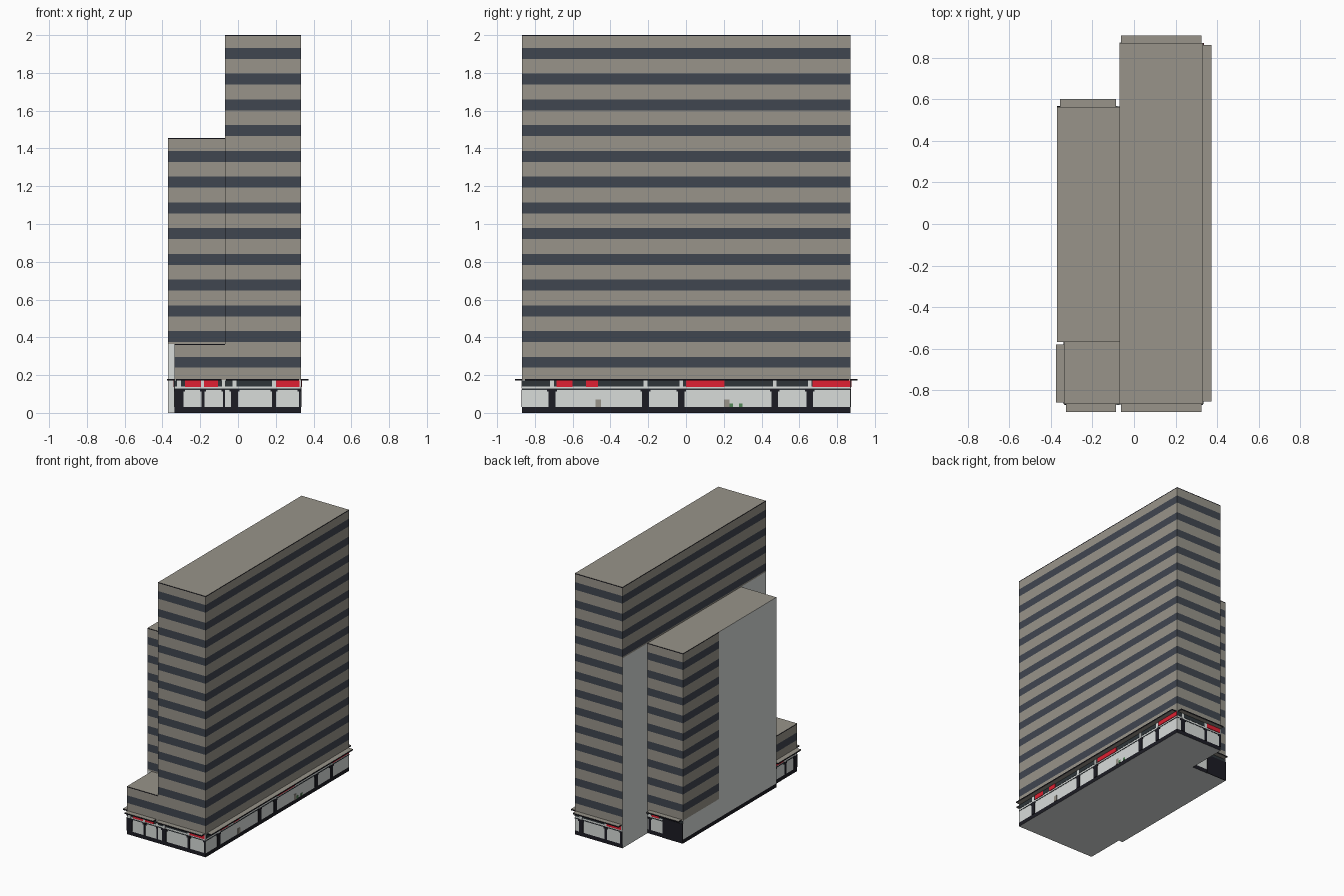
import bpy, bmesh
from mathutils import Vector

cube = bpy.data.objects.get("Cube")
if cube:
    bpy.data.objects.remove(cube)


def srgb(*rgb):
    return [((c / 255 + 0.055) / 1.055) ** 2.4 for c in rgb] + [1]


def material(name, colour):
    m = bpy.data.materials.new(name)
    m.use_nodes = True
    m.diffuse_color = colour
    m.node_tree.nodes["Principled BSDF"].inputs["Base Color"].default_value = colour
    return m


MATS = [material("stone", srgb(152, 148, 138)),
        material("window band", srgb(64, 70, 80)),
        material("pale wall", srgb(216, 220, 218)),
        material("black base", srgb(28, 28, 36)),
        material("red sign", srgb(224, 32, 50)),
        material("shop frame", srgb(46, 53, 57)),
        material("green plant", srgb(84, 136, 88))]
STONE, BAND, PALE, BLACK, RED, FRAME, GREEN = range(len(MATS))

FLOOR, FIRST, HALF = 0.1363, 0.268, 0.029   # storey pitch, first band, half band height
BASE, SHOP, TRIM = 0.03, 0.175, 0.006       # plinth and shop heights, roof edge trim
FRONT, BACK, RIGHT = -0.867, 0.87, 0.333    # outer walls of the main tower
BLANK = 0.13                                # where the side tower's windows stop


def add_box(bm, x0, x1, y0, y1, z0, z1, mat=STONE):
    verts = bmesh.ops.create_cube(bm, size=1)["verts"]
    for v in verts:
        v.co = Vector((x1 if v.co.x > 0 else x0, y1 if v.co.y > 0 else y0,
                       z1 if v.co.z > 0 else z0))
    for f in {f for v in verts for f in v.link_faces}:
        f.material_index = mat


def finish(bm, name):
    mesh = bpy.data.meshes.new(name)
    bm.to_mesh(mesh)
    bm.free()
    for m in MATS:
        mesh.materials.append(m)
    ob = bpy.data.objects.new(name, mesh)
    bpy.context.collection.objects.link(ob)


def cut(bm, co, normal):
    bmesh.ops.bisect_plane(bm, geom=bm.verts[:] + bm.edges[:] + bm.faces[:],
                           plane_co=co, plane_no=normal)


def block(name, x0, x1, y0, y1, top, plain):
    """Building block cut at each storey; plain(normal, centre) marks blank walls."""
    bm = bmesh.new()
    add_box(bm, x0, x1, y0, y1, 0, top)
    levels = [BASE, SHOP, 0.365, 1.455, top - TRIM]
    z = FIRST
    while z < top - HALF:
        levels += [z - HALF, z + HALF]
        z += FLOOR
    for level in levels:
        if level < top - 0.001:
            cut(bm, (0, 0, level), (0, 0, 1))
    cut(bm, (0, BLANK, 0), (0, 1, 0))
    bm.normal_update()
    for f in bm.faces:
        centre = f.calc_center_median()
        z = centre.z
        if f.normal.z > 0.5:
            f.material_index = STONE
        elif f.normal.z < -0.5 or plain(f.normal, centre):
            f.material_index = PALE
        elif z < SHOP:
            f.material_index = BLACK if z < BASE else PALE
        elif z > top - TRIM:
            f.material_index = BLACK
        else:
            offset = (z - FIRST + FLOOR / 2) % FLOOR - FLOOR / 2
            f.material_index = BAND if abs(offset) < HALF else STONE
    finish(bm, name)


# Main masses
block("main_tower", -0.07, RIGHT, FRONT, BACK, 2.0,
      lambda n, c: n.x < -0.5 and c.z < 1.455)
block("side_tower", -0.37, -0.07, -0.567, 0.564, 1.455,
      lambda n, c: (n.y < -0.5 and c.z < 0.365)
      or (n.x < -0.5 and c.y < BLANK and c.z > BASE))
block("low_annex", -0.336, -0.07, FRONT, -0.567, 0.365, lambda n, c: False)


# Canopies above the shops, with dark edges
def canopy(name, x0, x1, y0, y1):
    bm = bmesh.new()
    add_box(bm, x0, x1, y0, y1, 0.171, 0.18)
    bm.normal_update()
    for f in bm.faces:
        if abs(f.normal.z) < 0.5:
            f.material_index = BLACK
    finish(bm, name)


canopy("tower_right_canopy", RIGHT, 0.372, -0.853, 0.862)
canopy("tower_front_canopy", -0.063, 0.324, -0.905, FRONT)
canopy("tower_back_canopy", -0.063, 0.324, BACK, 0.908)
canopy("annex_front_canopy", -0.328, -0.087, -0.905, FRONT)
canopy("annex_left_canopy", -0.375, -0.336, -0.858, -0.58)
canopy("side_tower_back_canopy", -0.357, -0.087, 0.564, 0.602)


# Shop fronts: thin plates on a wall facing along one axis
def shop_front(name, axis, wall, out, start, end, pillars, signs,
               figures=(), plants=(), panels=()):
    bm = bmesh.new()

    def plate(a0, a1, z0, z1, mat, depth):
        a0, a1 = max(a0, start), min(a1, end)
        d0, d1 = sorted((wall, wall + out * depth))
        if axis == "x":
            add_box(bm, d0, d1, a0, a1, z0, z1, mat)
        else:
            add_box(bm, a0, a1, d0, d1, z0, z1, mat)

    # transom and window head
    plate(start, end, 0.141, 0.171, FRAME, 0.002)
    plate(start, end, 0.122, 0.128, FRAME, 0.002)
    # pillars with brackets at the head
    for p, w in pillars:
        plate(p - w / 2, p + w / 2, BASE, 0.125, BLACK, 0.003)
        plate(p - w / 2 - 0.008, p + w / 2 + 0.008, 0.112, 0.127, BLACK, 0.0025)
        plate(p - 0.01, p + 0.01, 0.128, 0.171, PALE, 0.003)
    for a, b in signs:
        plate(a, b, 0.138, 0.171, RED, 0.005)
    for a in figures:
        plate(a - 0.014, a + 0.014, BASE, 0.072, STONE, 0.003)
    for a in plants:
        plate(a - 0.01, a + 0.01, BASE, 0.05, GREEN, 0.003)
    for a, b in panels:
        plate(a, b, 0, 0.15, BLACK, 0.004)
    finish(bm, name)


W = 0.036
shop_front("tower_right_shops", "x", RIGHT, 1, FRONT, BACK,
           [(-0.71, W), (-0.215, W), (-0.025, W), (0.47, W), (0.655, W)],
           [(-0.685, -0.6), (-0.53, -0.465), (0, 0.205), (0.67, BACK)],
           [-0.465, 0.215], [0.24, 0.29])
shop_front("tower_front_shops", "y", FRONT, -1, -0.07, RIGHT,
           [(-0.018, W), (0.19, 0.02), (0.327, 0.01)], [(0.2, 0.325)])
shop_front("tower_back_shops", "y", BACK, 1, -0.07, RIGHT,
           [(-0.063, 0.02), (0.07, 0.02), (0.28, W)], [(-0.06, 0.06)])
shop_front("annex_front_shops", "y", FRONT, -1, -0.336, -0.07,
           [(-0.312, 0.045), (-0.185, 0.015), (-0.075, 0.01)],
           [(-0.28, -0.195), (-0.18, -0.105)])
shop_front("annex_left_shops", "x", -0.336, -1, FRONT, -0.567,
           [(-0.84, W), (-0.72, 0.02), (-0.59, W)], [(-0.7, -0.61)])
shop_front("side_tower_back_shops", "y", 0.564, 1, -0.37, -0.07,
           [(-0.09, 0.02)], [(-0.17, -0.105)], panels=[(-0.37, -0.2)])
